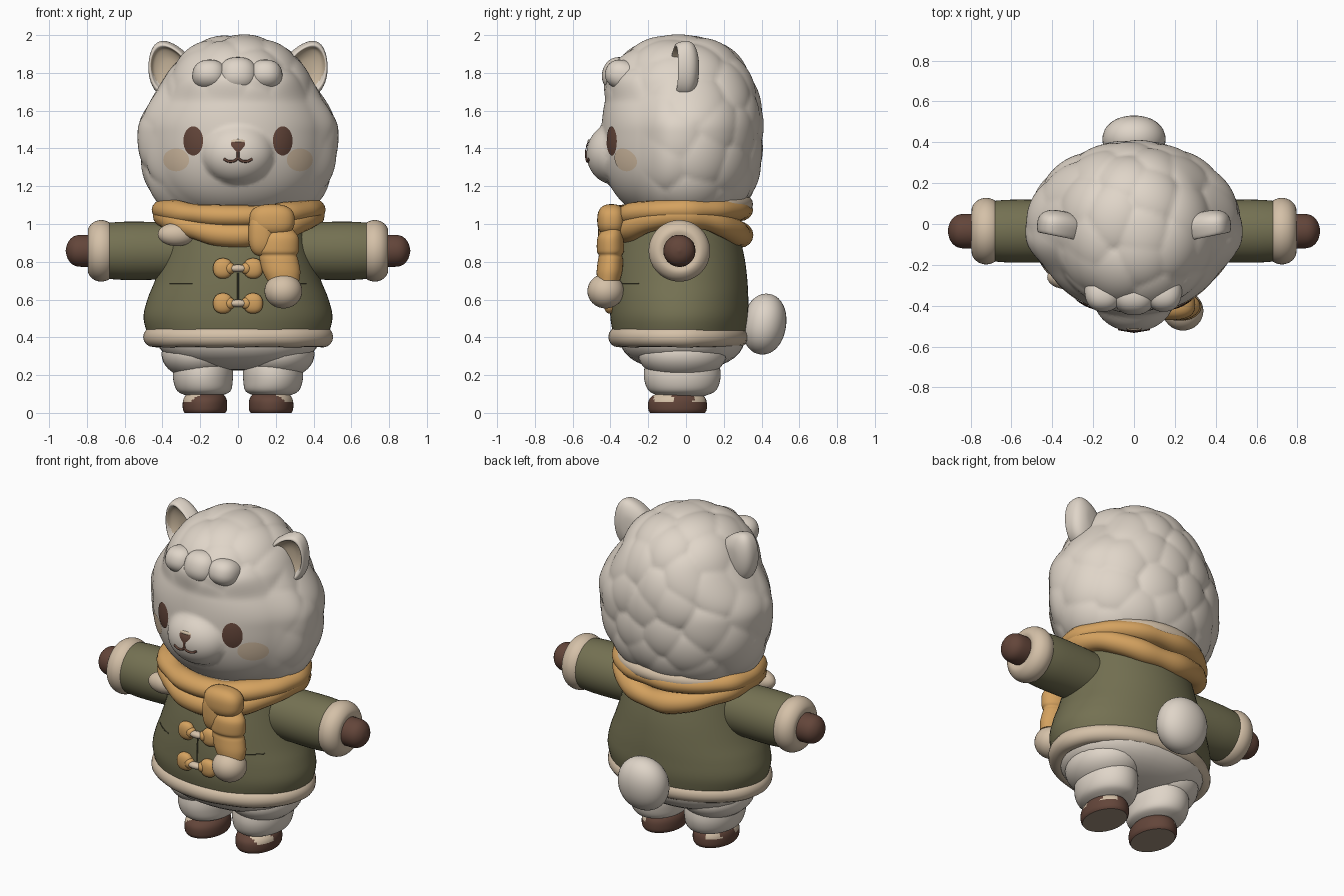
import bpy, bmesh, math, random
from math import sin, cos, pi, sqrt
from mathutils import Vector, Matrix
from mathutils.bvhtree import BVHTree

if "Cube" in bpy.data.objects:
    bpy.data.objects.remove(bpy.data.objects["Cube"])


def material(name, *rgb):
    m = bpy.data.materials.new(name)
    m.use_nodes = True
    m.diffuse_color = (*rgb, 1)
    m.node_tree.nodes["Principled BSDF"].inputs["Base Color"].default_value = (*rgb, 1)
    return m


wool = material("cream wool", .74, .665, .58)
green = material("olive cloth", .175, .165, .085)
mustard = material("mustard knit", .66, .36, .115)
fleece = material("beige fleece", .66, .53, .39)
brown = material("dark brown", .125, .06, .042)
blush = material("blush", .68, .53, .38)
ear_tan = material("inner ear tan", .56, .45, .32)
sole = material("taupe sole", .36, .28, .21)
seam = material("dark seam", .09, .085, .045)


def finish(name, bm, mats, matrix=None, rule=None, closed=True):
    if closed:
        bmesh.ops.recalc_face_normals(bm, faces=bm.faces)
    bm.normal_update()
    for f in bm.faces:
        f.smooth = True
        if rule:
            f.material_index = rule(f.calc_center_median())
    for e in bm.edges:
        e.smooth = e.calc_face_angle(0) < 0.9
    if matrix:
        bm.transform(matrix)
        if matrix.determinant() < 0:
            bmesh.ops.reverse_faces(bm, faces=bm.faces)
    me = bpy.data.meshes.new(name)
    bm.to_mesh(me)
    bm.free()
    for m in mats:
        me.materials.append(m)
    bpy.context.collection.objects.link(bpy.data.objects.new(name, me))


def spline(pts, steps=5):
    """Smooth tuples of any length with a Catmull-Rom curve."""
    out = []
    for i in range(len(pts) - 1):
        a, b, c, d = pts[max(i - 1, 0)], pts[i], pts[i + 1], pts[min(i + 2, len(pts) - 1)]
        for k in range(steps):
            t = k / steps
            out.append(tuple(q + t / 2 * (r - p + t * (2 * p - 5 * q + 4 * r - s + t * (3 * (q - r) + s - p)))
                             for p, q, r, s in zip(a, b, c, d)))
    return out + [tuple(pts[-1])]


def skin(bm, rings, loop=False):
    n = len(rings[0])
    for i in range(len(rings) - (0 if loop else 1)):
        a, b = rings[i], rings[(i + 1) % len(rings)]
        for j in range(n):
            bm.faces.new((a[j], a[(j + 1) % n], b[(j + 1) % n], b[j]))
    if not loop:
        bm.faces.new(rings[0][::-1])
        bm.faces.new(rings[-1])


def loft(name, rings, mats, matrix=None, rule=None, warp=None, n=48):
    """Rings are (z, centre x, centre y, radius x, radius y)."""
    bm = bmesh.new()
    made = []
    for z, cx, cy, rx, ry in spline(rings):
        ring = [Vector((cx + rx * cos(2 * pi * j / n), cy + ry * sin(2 * pi * j / n), z)) for j in range(n)]
        made.append([bm.verts.new(warp(p) if warp else p) for p in ring])
    skin(bm, made)
    finish(name, bm, mats, matrix, rule)


def ball(name, loc, radii, mat, n=2.0, tilt=0):
    bm = bmesh.new()
    bmesh.ops.create_uvsphere(bm, u_segments=32, v_segments=20, radius=1)
    for v in bm.verts:
        v.co /= sum(abs(c) ** n for c in v.co) ** (1 / n)
        v.co = Vector(c * r for c, r in zip(v.co, radii))
    finish(name, bm, [mat], Matrix.Translation(loc) @ Matrix.Rotation(tilt, 4, 'X'))


def band(name, rx, ry, cy, height, tr, tz, mat, ripple=0.0):
    """Closed oval ring whose height follows a function of the angle."""
    bm = bmesh.new()
    made = []
    for i in range(96):
        a = 2 * pi * i / 96
        k = 1 + ripple * sin(7 * a + 1) + ripple * .6 * sin(12 * a)
        ring = []
        for j in range(16):
            b = 2 * pi * j / 16
            o = tr * k * cos(b)
            ring.append(bm.verts.new(((rx + o) * cos(a), cy + (ry + o) * sin(a), height(a) + tz * k * sin(b))))
        made.append(ring)
    skin(bm, made, loop=True)
    finish(name, bm, [mat])


def tube(name, pts, r, mat):
    cu = bpy.data.curves.new(name, 'CURVE')
    cu.dimensions = '3D'
    cu.bevel_depth, cu.bevel_resolution, cu.use_fill_caps = r, 2, True
    sp = cu.splines.new('POLY')
    sp.points.add(len(pts) - 1)
    for p, q in zip(sp.points, pts):
        p.co = (*q, 1)
    cu.materials.append(mat)
    bpy.context.collection.objects.link(bpy.data.objects.new(name, cu))


def step(x, lo, hi):
    t = min(max((x - lo) / (hi - lo), 0), 1)
    return t * t * (3 - 2 * t)


# Head: rounded form, narrower at the crown, with woolly curls everywhere but the face
CURLS = 72
random.seed(4)
curls = []
for i in range(CURLS):
    z = 1 - 2 * (i + .5) / CURLS
    q = Vector((sqrt(1 - z * z) * cos(2.4 * i), sqrt(1 - z * z) * sin(2.4 * i), z))
    curls.append((q + Vector(random.uniform(-.09, .09) for _ in range(3))).normalized())
bm = bmesh.new()
bmesh.ops.create_icosphere(bm, subdivisions=6, radius=1)
for v in bm.verts:
    d = v.co.normalized()
    c, n = (.487, 2.4) if d.z > 0 else (.45, 2.6)
    flat = sqrt((d.x / .485) ** 2 + (d.y / (.425 if d.y < 0 else .385)) ** 2)
    r = (flat ** n + abs(d.z / c) ** n) ** (-1 / n)
    near = min((d - q).length for q in curls)
    curl = sqrt(max(0, 1 - (near / .36) ** 2))
    r += .048 * curl * max(step(d.y, -.5, -.1), step(d.z * r, .17, .29))
    p = d * r + Vector((0, -.02, 1.47))
    p.x *= 1 - .17 * step(p.z, 1.5, 1.8)
    # muzzle: a ball blended softly into the face
    if p.y < -.1:
        q = (p.x / .19) ** 2 + ((p.z - 1.37) / .16) ** 2
        over = p.y + (.375 + .15 * sqrt(1 - q) if q < 1 else .375 - .15 * (q - 1))
        p.y -= (over + sqrt(over * over + .0006)) / 2
    v.co = p
bm.normal_update()
face_tree = BVHTree.FromBMesh(bm)
finish("head", bm, [wool])


def on_face(x, z, lift):
    hit = face_tree.ray_cast(Vector((x, -2, z)), Vector((0, 1, 0)))
    return hit[0] + hit[1] * lift


def patch(name, x, z, rx, rz, mat, dome=0.0, taper=0.0):
    """Thin oval plate lying on the face."""
    bm = bmesh.new()
    rows = []
    for i in range(1, 8):
        q = i / 7
        row = []
        for j in range(32):
            t = 2 * pi * j / 32
            u = rx * q * cos(t) * (1 - taper + taper * sin(t))
            row.append(bm.verts.new(on_face(x + u, z + rz * q * sin(t), .004 + dome * (1 - q * q))))
        rows.append(row)
    for a, b in zip(rows, rows[1:]):
        for j in range(32):
            bm.faces.new((a[j], b[j], b[(j + 1) % 32], a[(j + 1) % 32]))
    bm.faces.new(rows[0])
    bm.normal_update()
    bmesh.ops.reverse_faces(bm, faces=[f for f in bm.faces if f.normal.y > 0])
    finish(name, bm, [mat], closed=False)


# Face details
for s, side in ((1, "left"), (-1, "right")):
    patch(side + "_eye", s * .235, 1.44, .052, .077, brown, .006)
    patch(side + "_cheek", s * .325, 1.34, .068, .06, blush)
    mouth = spline([(0, 1.35), (s * .02, 1.334), (s * .05, 1.332), (s * .075, 1.345)])
    tube(side + "_mouth", [on_face(x, z, .001) for x, z in mouth], .007, brown)
patch("nose", 0, 1.41, .054, .032, brown, .003, .4)
patch("nose_shine", 0, 1.438, .038, .009, fleece, .005)
tube("mouth_line", [on_face(0, z, .001) for z in (1.39, 1.37, 1.35)], .007, brown)

# Fringe curls leaning back into the crown
for x, y, z, r, h in ((-.15, -.325, 1.785, .092, .08), (0, -.34, 1.785, .105, .095), (.145, -.325, 1.785, .09, .08)):
    ball("fringe_curl", (x, y, z), (r, .105, h), wool, 2.3, -.3)

# Ears with a dished tan front, turned slightly outward
ear_profile = [(-.01, 0, 0, .01, .01), (-.015, 0, 0, .4, .4), (-.035, 0, 0, .7, .7), (-.062, 0, 0, .82, .82),
               (-.05, 0, 0, .94, .94), (0, 0, 0, 1, 1), (.035, 0, 0, .86, .86), (.058, 0, 0, .5, .5),
               (.064, 0, 0, .01, .01)]
for s, side in ((1, "left"), (-1, "right")):
    place = (Matrix.Translation((s * .355, 0, 1.82)) @ Matrix.Rotation(s * .2, 4, 'Z')
             @ Matrix.Rotation(s * .42, 4, 'Y') @ Matrix.Rotation(-pi / 2, 4, 'X'))
    loft(side + "_ear", ear_profile, [wool, ear_tan], place,
         lambda c: int(c.z < -.001 and (c.x / .118) ** 2 + (c.y / .158) ** 2 < .6),
         lambda p: Vector((p.x * .122 * (1 + .25 * p.y), p.y * .158, p.z)))

# Coat and hem
loft("coat", [(.39, 0, -.035, .47, .345), (.5, 0, -.035, .50, .365), (.6, 0, -.035, .48, .365),
              (.7, 0, -.035, .44, .36), (.82, 0, -.035, .40, .345), (.95, 0, -.035, .365, .315),
              (1.08, 0, -.035, .33, .28)], [green], n=64)
band("coat_hem", .45, .318, -.04, lambda a: .402, .053, .054, fleece, .02)
tube("coat_seam", [(0, -.395, .74), (0, -.401, .66), (0, -.402, .60)], .004, seam)
for s in (1, -1):
    tube("pocket_seam", [(s * x, -.035 - .361 * sqrt(1 - (x / .447) ** 2), .685) for x in (.24, .28, .32, .36)],
         .003, seam)

# Toggle fastenings
for z, y in ((.765, -.388), (.58, -.403)):
    for s in (1, -1):
        ball("toggle_patch", (s * .08, y, z), (.052, .032, .054), mustard, 2.3)
        ball("toggle_loop", (s * .045, y - .005, z), (.03, .03, .032), mustard)
    ball("toggle_bar", (0, y - .015, z), (.05, .024, .02), fleece)

# Arms, cuffs and hands, lofted outward along x
arm_parts = (("sleeve", green, ((.2, .145), (.45, .153), (.6, .154), (.69, .148))),
             ("cuff", fleece, ((.655, .11), (.665, .134), (.69, .155), (.725, .163), (.76, .154), (.785, .132),
                               (.795, .105), (.785, .07))),
             ("hand", brown, ((.72, .08), (.82, .085), (.87, .076), (.9, .045), (.912, .004))))
for s, side in ((1, "left"), (-1, "right")):
    place = Matrix.Translation((0, -.035, .858)) @ Matrix.Rotation(s * pi / 2, 4, 'Y')
    for part, mat, prof in arm_parts:
        loft(side + "_" + part, [(x, 0, 0, r, r) for x, r in prof], [mat], place)

# Legs and shoes
ball("hips", (0, -.02, .40), (.43, .33, .175), wool, 2.3)
for s, side in ((1, "left"), (-1, "right")):
    ball(side + "_thigh", (s * .205, -.02, .31), (.2, .235, .135), wool)
    loft(side + "_leg", [(.09, .18, -.02, .09, .12), (.115, .18, -.02, .14, .175), (.17, .185, -.02, .157, .2),
                         (.24, .185, -.02, .158, .2), (.36, .185, -.02, .14, .17)],
         [wool], Matrix.Diagonal((s, 1, 1, 1)))
    loft(side + "_shoe", [(0, .175, -.045, .108, .145), (.02, .175, -.045, .117, .155), (.065, .175, -.045, .116, .153),
                          (.095, .175, -.04, .10, .13), (.112, .175, -.03, .07, .09)],
         [brown, sole, fleece], Matrix.Diagonal((s, 1, 1, 1)),
         lambda c: 1 if c.z < .0005 else 2 if c.z > .06 and c.x > .2 and (-.17 < c.y < -.07 or c.y > .04) else 0)

# Tail
ball("tail", (0, .415, .47), (.155, .115, .162), wool, 2.1, -.15)

# Collar and scarf wraps
band("collar", .36, .30, 0, lambda a: 1.075 + .03 * sin(a), .055, .05, fleece)
ball("collar_tip", (-.325, -.26, .945), (.10, .06, .062), fleece)
band("scarf_upper_wrap", .39, .315, -.03, lambda a: 1.075 - .035 * max(0, -sin(a)) ** 2, .07, .058, mustard, .05)
band("scarf_lower_wrap", .388, .32, -.03, lambda a: 1.045 - .105 * sin(a) ** 2, .066, .064, mustard, .06)

# Scarf knot, hanging end and pompom
ball("scarf_knot", (.18, -.395, 1.02), (.12, .075, .085), mustard, 2.6)
ball("scarf_fold", (.125, -.40, .95), (.07, .065, .12), mustard, 2.6)
loft("scarf_end", [(.97, .21, -.39, .08, .05), (.93, .215, -.40, .105, .068), (.86, .21, -.40, .112, .072),
                   (.835, .212, -.40, .10, .062), (.81, .217, -.40, .102, .066), (.75, .23, -.405, .10, .068),
                   (.70, .24, -.41, .085, .06)], [mustard])
ball("scarf_pompom", (.24, -.425, .645), (.1, .097, .092), fleece)
